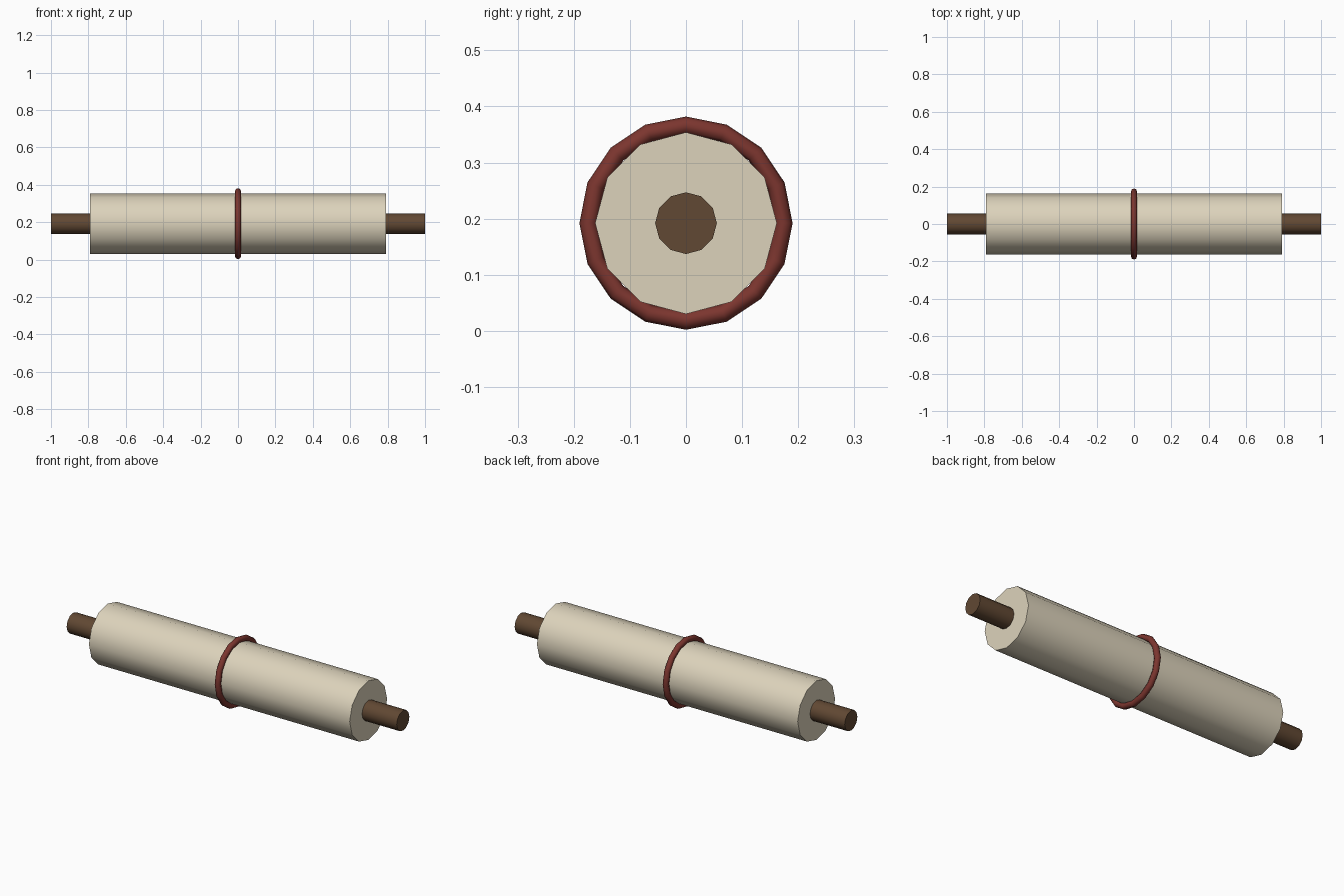
import bpy
from math import radians, pi

if "Cube" in bpy.data.objects:
    bpy.data.objects.remove(bpy.data.objects["Cube"])

CENTRE_Z = 0.192


def finish(name, color):
    obj = bpy.context.object
    obj.name = name
    mat = bpy.data.materials.new(name + "_material")
    mat.diffuse_color = (*color, 1)
    mat.use_nodes = True
    mat.node_tree.nodes["Principled BSDF"].inputs["Base Color"].default_value = mat.diffuse_color
    obj.data.materials.append(mat)
    bpy.ops.object.transform_apply(location=False, rotation=True, scale=True)
    bpy.ops.object.shade_smooth_by_angle(angle=radians(50))
    return obj


def x_cylinder(name, radius, length, color):
    bpy.ops.mesh.primitive_cylinder_add(
        vertices=12, radius=radius, depth=length,
        location=(0, 0, CENTRE_Z), rotation=(0, pi / 2, 0))
    return finish(name, color)


# Rolled paper
x_cylinder("paper_roll", 0.162, 1.58, (0.72, 0.65, 0.50))

# Wooden rod through the roll
x_cylinder("wooden_rod", 0.055, 2.0, (0.12, 0.065, 0.033))

# Tie ring around the middle
bpy.ops.mesh.primitive_torus_add(
    major_segments=16, minor_segments=8, major_radius=0.174, minor_radius=0.016,
    location=(0, 0, CENTRE_Z), rotation=(0, pi / 2, 0))
finish("tie_ring", (0.20, 0.036, 0.028))
